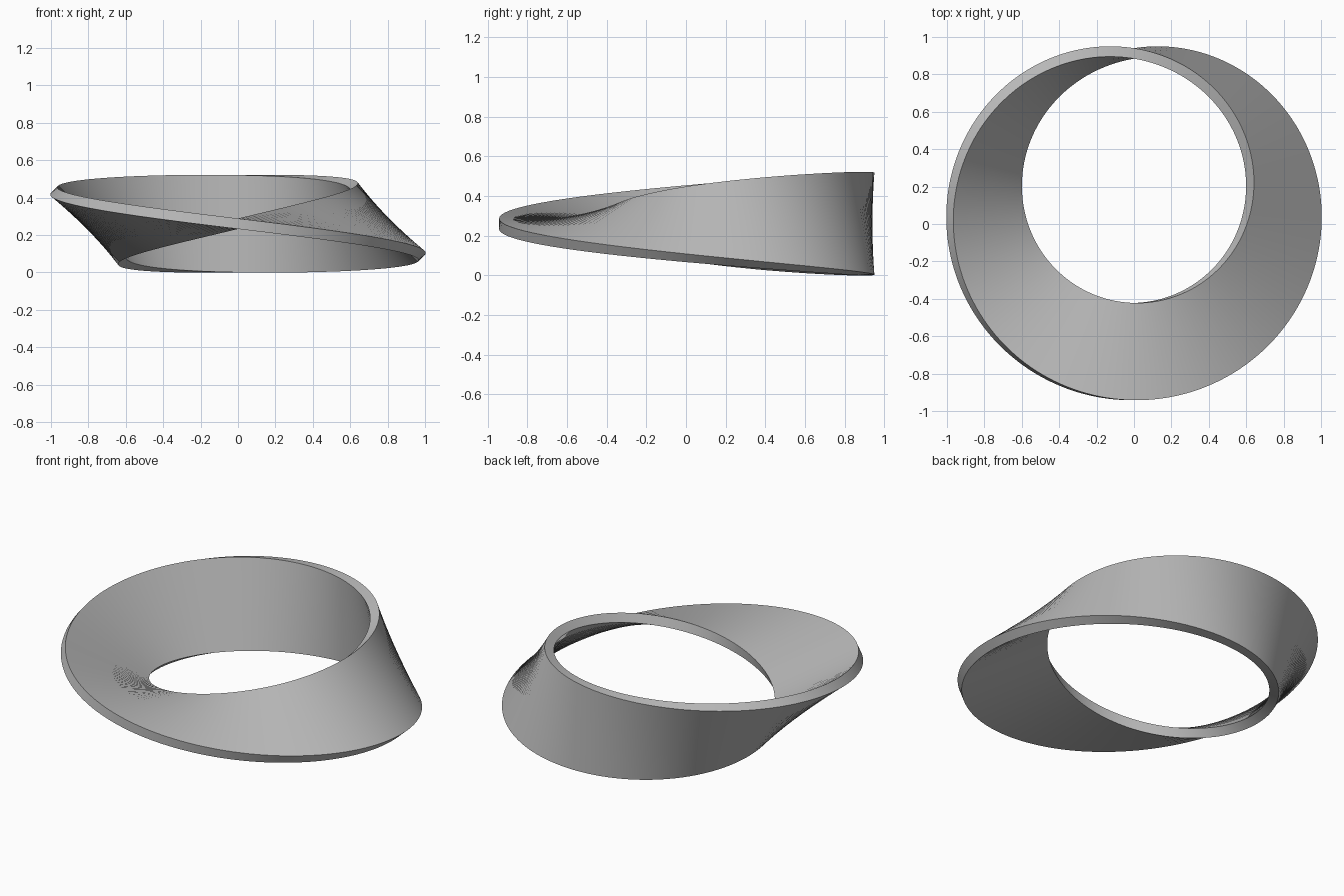
import bpy, bmesh
from math import sin, cos, pi, radians
from mathutils import Vector

cube = bpy.data.objects.get("Cube")
if cube:
    bpy.data.objects.remove(cube, do_unlink=True)

STEPS = 180
RADIUS = 0.797
HALF_WIDTH = 0.26
HALF_THICK = 0.028
CENTRE = Vector((0, 0.115, 0.26))
UP = Vector((0, 0, 1))

# Single grey material
grey = bpy.data.materials.new("plain grey")
grey.use_nodes = True
colour = (0.5, 0.5, 0.5, 1)
grey.diffuse_color = colour
grey.node_tree.nodes["Principled BSDF"].inputs["Base Color"].default_value = colour

# Rectangular section swept round a circle, making half a turn on the way
bm = bmesh.new()
rings = []
for i in range(STEPS):
    a = 2 * pi * i / STEPS
    out = Vector((sin(a), cos(a), 0))
    across = UP * cos(a / 2) - out * sin(a / 2)
    normal = out * cos(a / 2) + UP * sin(a / 2)
    mid = CENTRE + out * RADIUS
    rings.append([bm.verts.new(mid + across * HALF_WIDTH * u + normal * HALF_THICK * v)
                  for u, v in ((1, 1), (1, -1), (-1, -1), (-1, 1))])

# The last ring joins the first with its corners shifted by half a turn
rings.append(rings[0][2:] + rings[0][:2])
for r, s in zip(rings, rings[1:]):
    for k in range(4):
        n = (k + 1) % 4
        bm.faces.new((r[k], r[n], s[n], s[k]))
bmesh.ops.recalc_face_normals(bm, faces=bm.faces)

mesh = bpy.data.meshes.new("twisted_band")
bm.to_mesh(mesh)
bm.free()
mesh.materials.append(grey)
band = bpy.data.objects.new("twisted_band", mesh)
bpy.context.collection.objects.link(band)

# Smooth faces with crisp rims
bpy.ops.object.select_all(action='DESELECT')
band.select_set(True)
bpy.context.view_layer.objects.active = band
bpy.ops.object.shade_smooth_by_angle(angle=radians(30))
